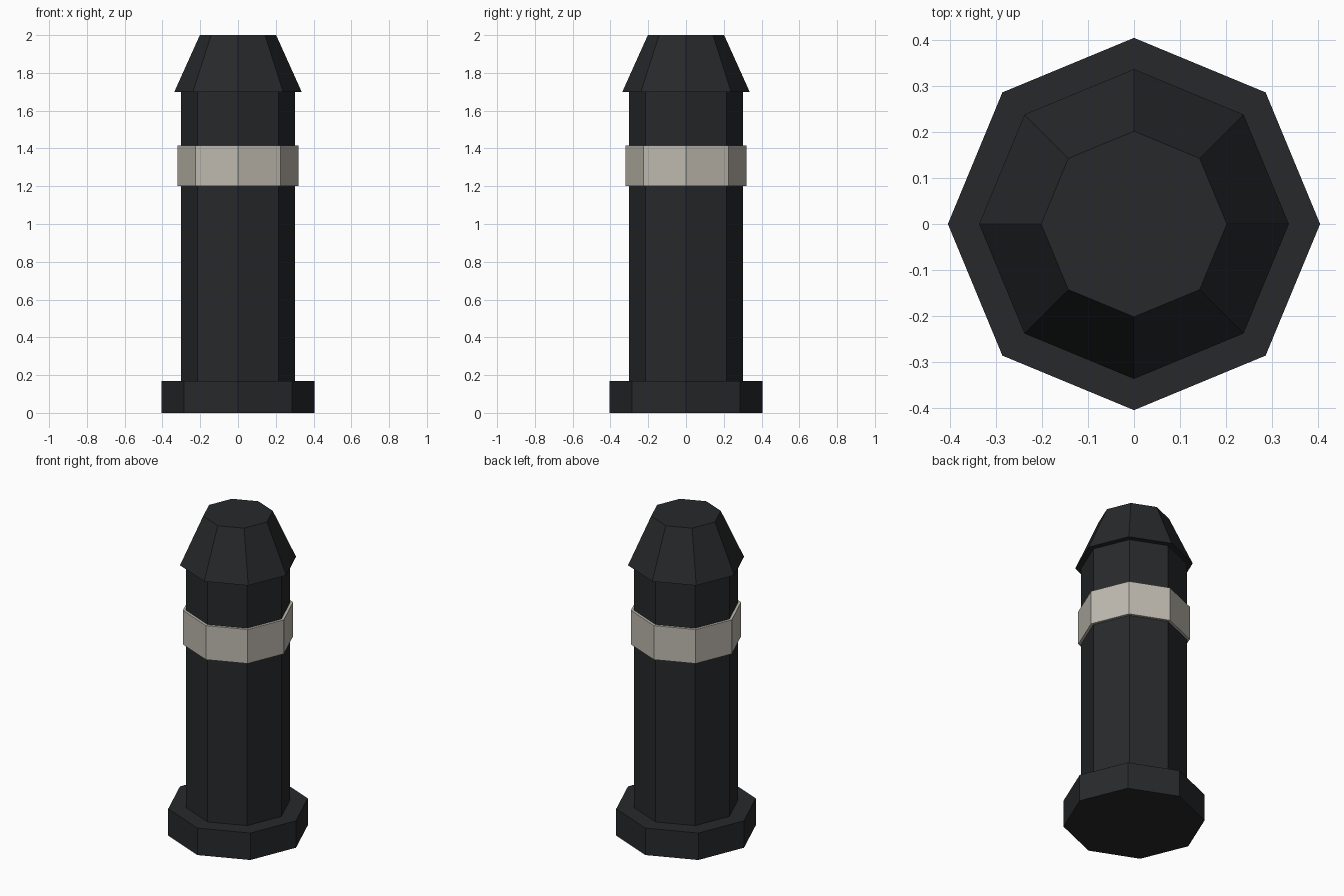
import bpy, bmesh
from math import cos, sin, pi

if "Cube" in bpy.data.objects:
    bpy.data.objects.remove(bpy.data.objects["Cube"])

SIDES = 8

def material(name, rgb):
    m = bpy.data.materials.new(name)
    m.diffuse_color = (*rgb, 1)
    m.use_nodes = True
    m.node_tree.nodes["Principled BSDF"].inputs["Base Color"].default_value = m.diffuse_color
    return m

def lathe(name, profile, mat, closed=False):
    """Revolve (radius, z) points, listed bottom to top, into an octagonal solid."""
    bm = bmesh.new()
    rings = [[bm.verts.new((r * cos(2 * pi * i / SIDES), r * sin(2 * pi * i / SIDES), z))
              for i in range(SIDES)] for r, z in profile]
    pairs = list(zip(rings, rings[1:]))
    if closed:
        pairs.append((rings[-1], rings[0]))
    else:
        bm.faces.new(rings[0][::-1])
        bm.faces.new(rings[-1])
    for a, b in pairs:
        for i in range(SIDES):
            j = (i + 1) % SIDES
            bm.faces.new((a[i], a[j], b[j], b[i]))
    bmesh.ops.recalc_face_normals(bm, faces=bm.faces)
    me = bpy.data.meshes.new(name)
    bm.to_mesh(me)
    bm.free()
    me.materials.append(mat)
    ob = bpy.data.objects.new(name, me)
    bpy.context.collection.objects.link(ob)
    return ob

dark = material("dark_paint", (0.02, 0.022, 0.024))
pale = material("pale_band", (0.52, 0.49, 0.43))

# Foot, shaft and tapered cap in one profile
lathe("bollard_body", [(0.405, 0), (0.405, 0.17), (0.303, 0.17), (0.303, 1.70),
                       (0.337, 1.70), (0.202, 2.0)], dark)

# Pale collar around the shaft
lathe("reflective_band", [(0.303, 1.20), (0.32, 1.20), (0.32, 1.415), (0.303, 1.415)],
      pale, closed=True)
